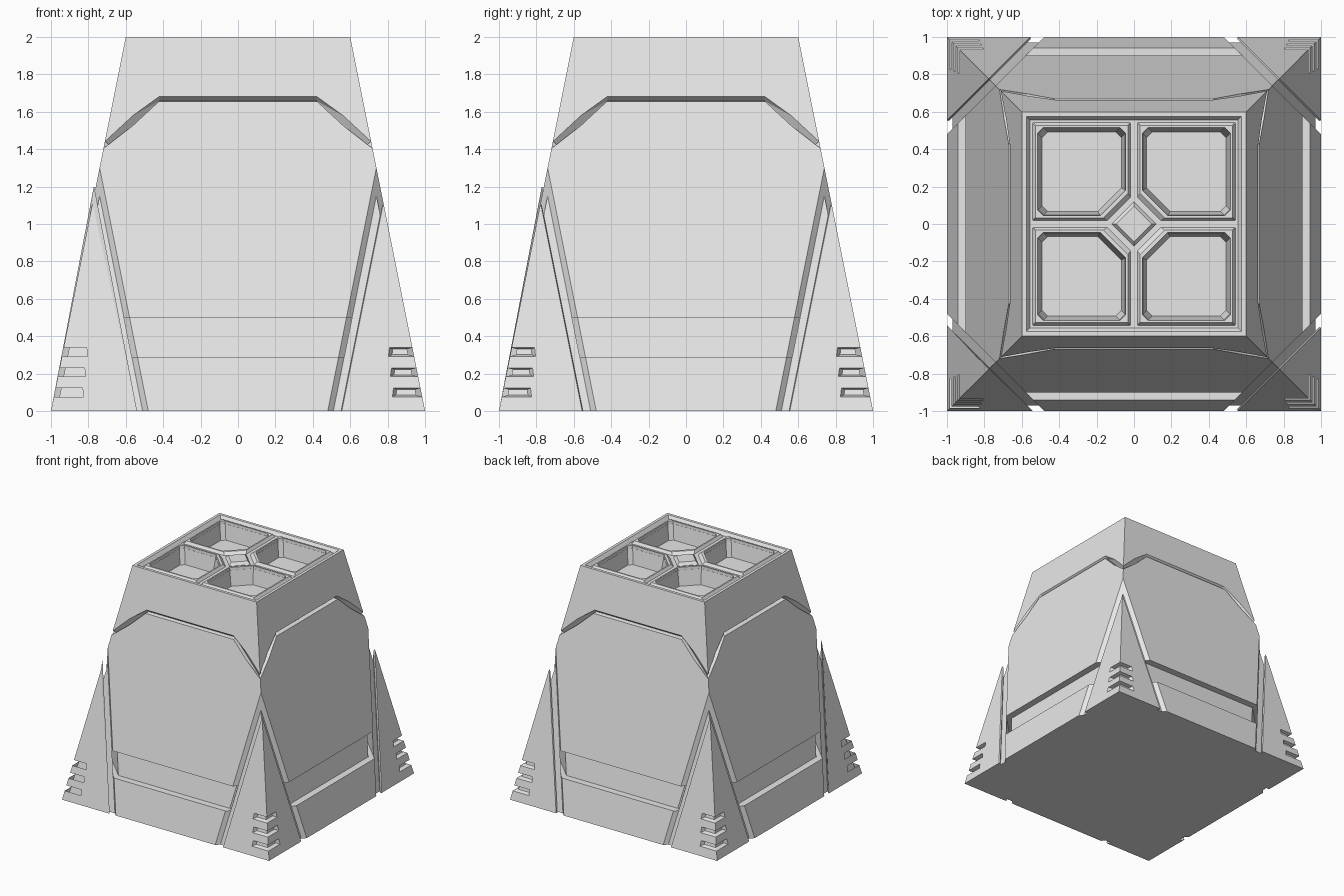
import bpy, bmesh
from mathutils import Vector

if "Cube" in bpy.data.objects:
    bpy.data.objects.remove(bpy.data.objects["Cube"])

grey = bpy.data.materials.new("light_grey")
grey.diffuse_color = (0.8, 0.8, 0.8, 1)
grey.use_nodes = True
grey.node_tree.nodes["Principled BSDF"].inputs["Base Color"].default_value = grey.diffuse_color
SIGNS = [(sx, sy) for sx in (-1, 1) for sy in (-1, 1)]


def half(z):
    """Half width of the tapered block at height z."""
    return 1 - 0.2 * z


def finish(name, bm, tri=False):
    if tri:
        bmesh.ops.triangulate(bm, faces=bm.faces[:])
    bmesh.ops.recalc_face_normals(bm, faces=bm.faces[:])
    me = bpy.data.meshes.new(name)
    bm.to_mesh(me)
    bm.free()
    me.materials.append(grey)
    ob = bpy.data.objects.new(name, me)
    bpy.context.collection.objects.link(ob)
    return ob


def loft_bm(rings, wrap=False):
    """Join closed rings of points; cap the ends, or wrap last to first."""
    bm = bmesh.new()
    vs = [[bm.verts.new(p) for p in r] for r in rings]
    n = len(rings[0])
    pairs = list(zip(vs, vs[1:])) + ([(vs[-1], vs[0])] if wrap else [])
    for a, b in pairs:
        for i in range(n):
            j = (i + 1) % n
            bm.faces.new((a[i], a[j], b[j], b[i]))
    if not wrap:
        bm.faces.new(vs[0])
        bm.faces.new(vs[-1])
    return bm


def square(w, z):
    return [(-w, -w, z), (w, -w, z), (w, w, z), (-w, w, z)]


def block(name, z0, z1, inset=0.0, cuts=(), bevel_sum=None):
    """Slice of the tapered block, trimmed by vertical diagonal planes."""
    bm = loft_bm([square(half(z) - inset, z) for z in (z0, z1)])
    for sx, sy, d in cuts:
        n = Vector((sx, sy, 0))
        r = bmesh.ops.bisect_plane(bm, geom=bm.verts[:] + bm.edges[:] + bm.faces[:],
                                   plane_co=n * d / 2, plane_no=n, clear_outer=True)
        rim = [e for e in r["geom_cut"] if isinstance(e, bmesh.types.BMEdge)]
        bmesh.ops.holes_fill(bm, edges=rim, sides=0)
    if bevel_sum:
        on = lambda v: abs(abs(v.co.x) + abs(v.co.y) - bevel_sum) < 1e-4
        es = [e for e in bm.edges if all(on(v) for v in e.verts)
              and max(v.co.z for v in e.verts) > 0.01]
        bmesh.ops.bevel(bm, geom=es, offset=0.015, segments=1, affect='EDGES')
    return finish(name, bm)


def carve(target, cutter):
    m = target.modifiers.new("cut", 'BOOLEAN')
    m.operation, m.solver, m.object = 'DIFFERENCE', 'EXACT', cutter
    bpy.context.view_layer.objects.active = target
    bpy.ops.object.modifier_apply(modifier=m.name)
    bpy.data.objects.remove(cutter)


# Main body: base skirt, recessed band and tall upper block
trim = [(sx, sy, 1.48) for sx, sy in SIGNS]
block("base_skirt", 0, 0.29, cuts=trim)
block("recessed_band", 0.25, 0.54, 0.06, [(sx, sy, 1.42) for sx, sy in SIGNS])
upper = block("upper_body", 0.5, 2, cuts=trim)


# Seam between side panels and cap
def seam(x, z, zc, d, dz=0):
    w, c = half(z) + d, half(zc) + d
    z, zc = z + dz, zc + dz
    pts = []
    for q in range(4):
        for px, py, pz in ((-x, -w, z), (x, -w, z), (c, -c, zc)):
            for _ in range(q):
                px, py = -py, px
            pts.append((px, py, pz))
    return pts


carve(upper, finish("seam_cutter", loft_bm([
    seam(0.42, 1.685, 1.445, 0.04, 0.03), seam(0.42, 1.658, 1.415, -0.035),
    seam(0.43, 1.652, 1.395, 0.04, -0.003)], wrap=True), tri=True))

# Sunken top tray
carve(upper, finish("tray_cutter", loft_bm([square(0.555, 1.97), square(0.575, 2.0),
                                           square(0.58, 2.1)])))


def quadrant(sx, sy, lo, hi, c, r, z):
    """Square in one quarter of the top with its inner corner cut off."""
    pts = [(lo + c, lo), (hi - r, lo), (hi, lo + r), (hi, hi - r),
           (hi - r, hi), (lo + r, hi), (lo, hi - r), (lo, lo + c)]
    return [(sx * x, sy * y, z) for x, y in pts]


# Four pockets with raised frames
for sx, sy in SIGNS:
    carve(upper, finish("pocket_cutter", loft_bm([
        quadrant(sx, sy, 0.068, 0.492, 0.125, 0.03, 1.84),
        quadrant(sx, sy, 0.045, 0.515, 0.135, 0.03, 1.99),
        quadrant(sx, sy, 0.045, 0.515, 0.135, 0.03, 2.1)])))
    finish("pocket_frame", loft_bm([
        quadrant(sx, sy, 0.015, 0.545, 0.125, 0.003, 1.965),
        quadrant(sx, sy, 0.033, 0.527, 0.13, 0.003, 1.993),
        quadrant(sx, sy, 0.045, 0.515, 0.135, 0.03, 1.993),
        quadrant(sx, sy, 0.047, 0.513, 0.135, 0.03, 1.965)], wrap=True))


# Centre diamond stud
def diamond(r, z):
    return [(r, 0, z), (0, r, z), (-r, 0, z), (0, -r, z)]


finish("centre_diamond", loft_bm([diamond(0.125, 1.965), diamond(0.095, 1.995)]))


# Corner feet with three wrap-around vents each
def vent_section(sx, sy, z, station):
    pts = []
    for d, dz, start in ((0.03, 0.032, 0.79), (-0.035, 0.014, 0.83),
                         (-0.035, -0.012, 0.83), (0.03, -0.032, 0.79)):
        w = half(z) + d
        x, y = ((start - 0.1 * z + 0.03, w), (w, w), (w, start - 0.1 * z + 0.03))[station]
        pts.append((sx * x, sy * y, z + dz))
    return pts


for sx, sy in SIGNS:
    block("foot_backing", 0, 1.3, 0.03, [(-sx, -sy, -1.48)])
    foot = block("corner_foot", 0, 1.4, 0, [(-sx, -sy, -1.54)], bevel_sum=1.54)
    for z in (0.1, 0.208, 0.316):
        carve(foot, finish("vent_cutter", loft_bm(
            [vent_section(sx, sy, z, s) for s in range(3)]), tri=True))
